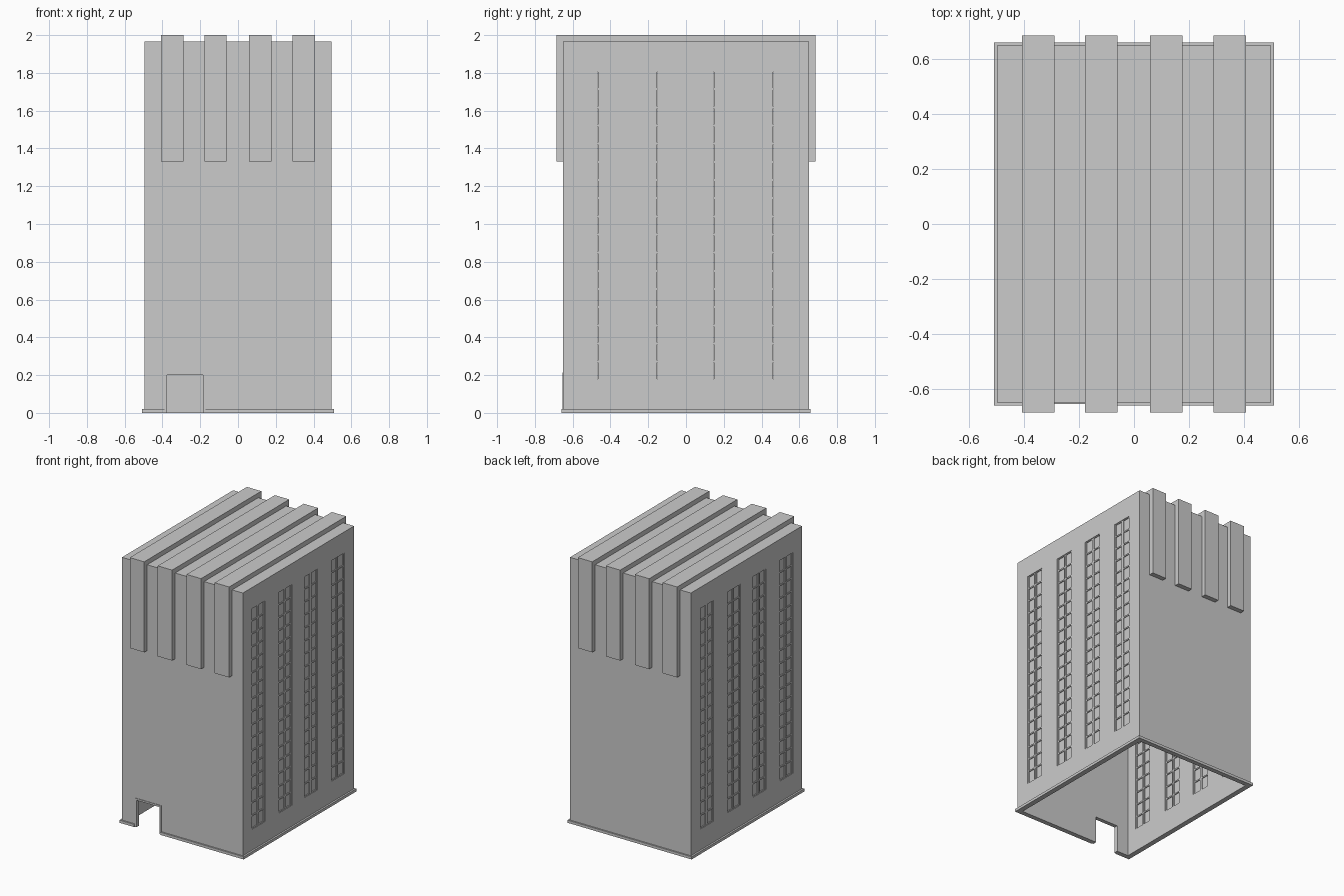
import bpy, bmesh
from mathutils import Vector

cube = bpy.data.objects.get("Cube")
if cube:
    bpy.data.objects.remove(cube, do_unlink=True)

grey = bpy.data.materials.new("plain_grey")
grey.use_nodes = True
COLOUR = (0.6, 0.6, 0.6, 1)
grey.diffuse_color = COLOUR
grey.node_tree.nodes["Principled BSDF"].inputs["Base Color"].default_value = COLOUR

HX, HY, ROOF = 0.495, 0.65, 1.965   # half width, half depth, roof height
WALL = 0.025
WIN_Z0, WIN_Z1, ROWS = 0.175, 1.81, 17
WIN_HALF = 0.077
WIN_Y = (-0.467, -0.152, 0.147, 0.461)
DOOR = (-0.375, -0.185, 0.2)


def boxes(name, spans):
    """One object made of boxes, each given as (x0, x1, y0, y1, z0, z1)."""
    bm = bmesh.new()
    for x0, x1, y0, y1, z0, z1 in spans:
        lo, hi = Vector((x0, y0, z0)), Vector((x1, y1, z1))
        cube_verts = bmesh.ops.create_cube(bm, size=1)["verts"]
        for v in cube_verts:
            v.co = (lo + hi) / 2 + v.co * (hi - lo)
    mesh = bpy.data.meshes.new(name)
    bm.to_mesh(mesh)
    bm.free()
    mesh.materials.append(grey)
    obj = bpy.data.objects.new(name, mesh)
    bpy.context.collection.objects.link(obj)
    return obj


# Side walls: piers between the windows, with sills and heads
for side, name in ((1, "left_wall"), (-1, "right_wall")):
    x0, x1 = sorted((side * HX, side * (HX - WALL)))
    edges = [-HY] + [c + s * WIN_HALF for c in WIN_Y for s in (-1, 1)] + [HY]
    wall = boxes(name, [(x0, x1, -HY, HY, 0, ROOF)])
    cutter = boxes(name + "_cutter", [(x0 - 0.1, x1 + 0.1, c - WIN_HALF, c + WIN_HALF, WIN_Z0, WIN_Z1)
                                      for c in WIN_Y])
    cutter.hide_render = True
    cutter.hide_set(True)
    cut = wall.modifiers.new("window_openings", "BOOLEAN")
    cut.object = cutter
    cut.solver = "EXACT"
    bpy.context.view_layer.objects.active = wall
    bpy.ops.object.modifier_apply(modifier=cut.name)
    bpy.data.objects.remove(cutter, do_unlink=True)

# Front wall around the doorway, back wall and roof
IN = HX - WALL
d0, d1, dz = DOOR
boxes("front_wall", [(-IN, d0, -HY, -HY + WALL, 0, ROOF),
                     (d1, IN, -HY, -HY + WALL, 0, ROOF),
                     (d0, d1, -HY, -HY + WALL, dz, ROOF)])
boxes("back_wall", [(-IN, IN, HY - WALL, HY, 0, ROOF)])
boxes("roof", [(-IN, IN, -HY + WALL, HY - WALL, ROOF - WALL, ROOF)])

# Door surround
T = 0.013
boxes("door_frame", [(d0 - T, d0, -HY - 0.004, -HY, 0, dz + T),
                     (d1, d1 + T, -HY - 0.004, -HY, 0, dz + T),
                     (d0, d1, -HY - 0.004, -HY, dz, dz + T)])

# Base moulding, broken at the doorway
BX, BY, BZ = HX + 0.013, HY + 0.01, 0.02
boxes("base_moulding", [(-BX, d0 - T, -BY, -HY, 0, BZ), (d1 + T, BX, -BY, -HY, 0, BZ),
                        (-BX, BX, HY, BY, 0, BZ),
                        (-BX, -HX, -HY, HY, 0, BZ), (HX, BX, -HY, HY, 0, BZ)])

# Windows: two recessed leaves with stiles and a ladder of glazing bars
step = (WIN_Z1 - WIN_Z0) / ROWS
for side, name in ((1, "left_window"), (-1, "right_window")):
    mid = side * (HX - WALL / 2)
    for i, c in enumerate(WIN_Y):
        glass, bars = [], []
        for s in (-1, 1):
            a, b = sorted((c + s * 0.0015, c + s * WIN_HALF))
            glass.append((mid - 0.002, mid + 0.002, a, b, WIN_Z0, WIN_Z1))
            for y0, y1 in ((a, a + 0.009), (b - 0.009, b)):
                bars.append((mid - 0.008, mid + 0.008, y0, y1, WIN_Z0, WIN_Z1))
        for r in range(ROWS + 1):
            z = WIN_Z0 + r * step
            bars.append((mid - 0.008, mid + 0.008, c - WIN_HALF, c + WIN_HALF,
                         max(z - 0.005, WIN_Z0), min(z + 0.005, WIN_Z1)))
        boxes(f"{name}_glass_{i + 1}", glass)
        boxes(f"{name}_bars_{i + 1}", bars)

# Ribs crossing the roof and folding down the front and back
for i, x in enumerate((-0.348, -0.119, 0.118, 0.348)):
    a, b = x - 0.059, x + 0.059
    boxes(f"roof_rib_{i + 1}", [(a, b, -0.685, 0.685, ROOF, 2),
                                (a, b, -0.685, -HY, 1.33, ROOF),
                                (a, b, HY, 0.685, 1.33, ROOF)])
